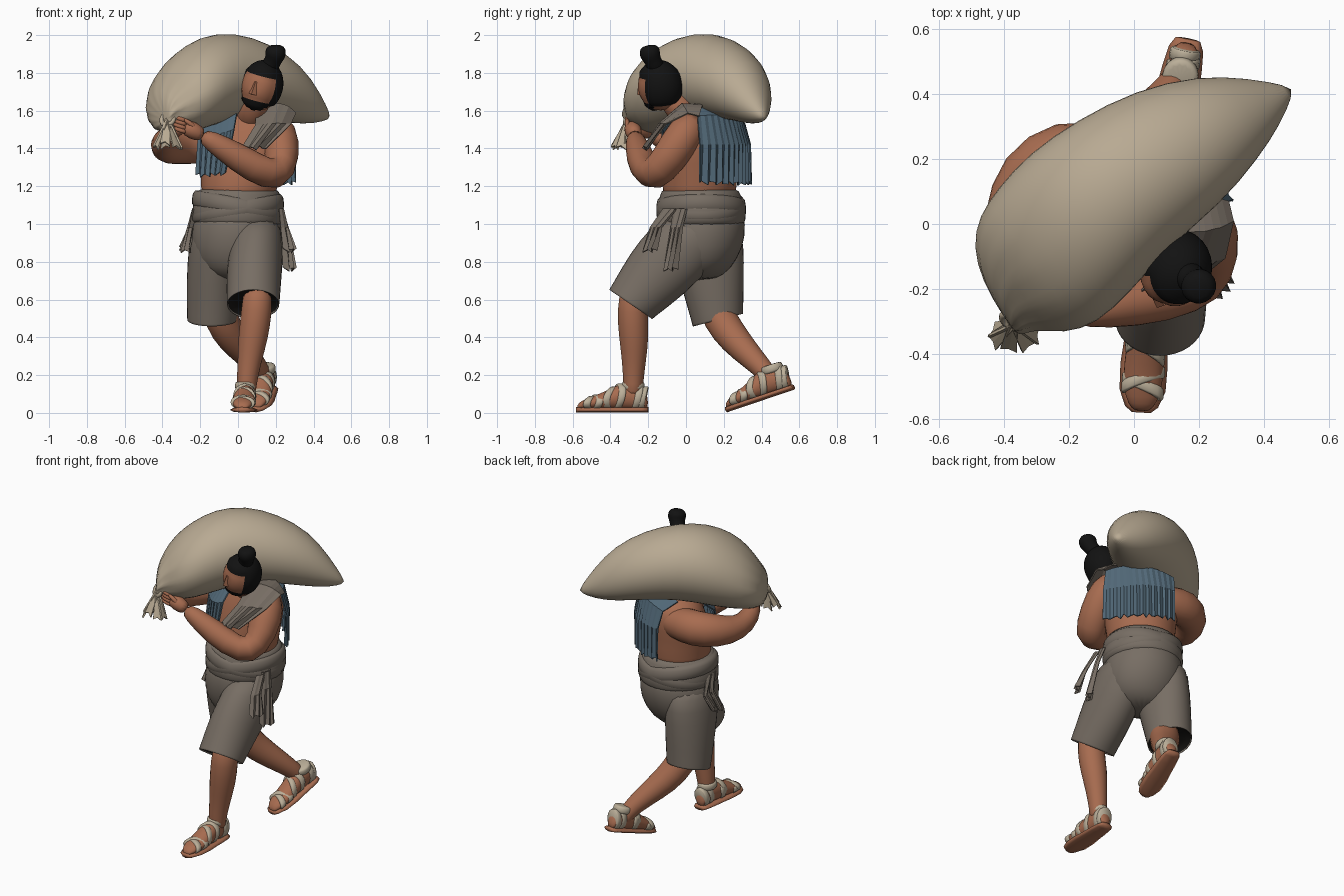
import bpy, bmesh, math
from mathutils import Vector as V, Matrix

if "Cube" in bpy.data.objects:
    bpy.data.objects.remove(bpy.data.objects["Cube"])


def material(name, rgb):
    m = bpy.data.materials.new(name)
    m.use_nodes = True
    m.diffuse_color = (*rgb, 1)
    m.node_tree.nodes["Principled BSDF"].inputs["Base Color"].default_value = (*rgb, 1)
    return m


SKIN = material("skin", (.39, .15, .08))
HAIR = material("black hair", (.006, .006, .006))
SACK = material("sackcloth", (.48, .40, .29))
GREY = material("brown grey cloth", (.185, .155, .127))
BLUE = material("faded blue cloth", (.085, .142, .19))
STRAW = material("straw", (.50, .43, .32))
DARK = material("dark lining", (.008, .007, .006))


def finish(name, bm, mats, smooth=True, subdiv=0):
    bmesh.ops.recalc_face_normals(bm, faces=bm.faces)
    me = bpy.data.meshes.new(name)
    for f in bm.faces:
        f.smooth = smooth
    bm.to_mesh(me)
    bm.free()
    ob = bpy.data.objects.new(name, me)
    bpy.context.scene.collection.objects.link(ob)
    for m in mats:
        me.materials.append(m)
    if subdiv:
        ob.modifiers.new("Subdivision", "SUBSURF").levels = subdiv
        ob.modifiers["Subdivision"].render_levels = subdiv
    return ob


def loft(name, rings, mat, n=14, lining=None, pleats=(), subdiv=1, matrix=None):
    """Skin elliptical rings (centre, half axis u, half axis v); the lining colours the innermost faces."""
    bm = bmesh.new()
    loops = []
    for k, (c, u, v) in enumerate(rings):
        fold = pleats[k] if k < len(pleats) else 0
        loops.append([bm.verts.new(V(c) + (V(u) * math.cos(a) + V(v) * math.sin(a)) * (1 + fold * (-1) ** i))
                      for i, a in enumerate(2 * math.pi * j / n for j in range(n))])
    for k, (a, b) in enumerate(zip(loops, loops[1:])):
        for i in range(n):
            f = bm.faces.new((a[i], a[i - 1], b[i - 1], b[i]))
            f.material_index = int(bool(lining) and k == len(rings) - 2)
    bm.faces.new(loops[0])
    bm.faces.new(loops[-1]).material_index = int(bool(lining))
    if matrix:
        bm.transform(matrix)
    return finish(name, bm, [mat] + ([lining] if lining else []), True, subdiv)


def tube(name, pts, mat, n=12, subdiv=1):
    """Round limb through (x, y, z, radius) points."""
    P = [V(p[:3]) for p in pts]
    rings, u = [], V((.3, .2, .9))
    for i, p in enumerate(P):
        t = (P[min(i + 1, len(P) - 1)] - P[max(i - 1, 0)]).normalized()
        u = (u - t * u.dot(t)).normalized()
        rings.append((p, u * pts[i][3], t.cross(u) * pts[i][3]))
    return loft(name, rings, mat, n, subdiv=subdiv)


def stack(name, levels, mat, n=20, yaw=0, tilt=0):
    """Horizontal ellipses (x, y, z, half width, half depth), optionally turned or tilted sideways."""
    c, s = math.cos(yaw), math.sin(yaw)
    return loft(name, [((x, y, z), (c * a, s * a, tilt * a), (-s * b, c * b, 0))
                       for x, y, z, a, b in levels], mat, n)


def drape(name, rows, mat, folds=8, depth=.01, thick=.008):
    """Hanging cloth through rows of three points, with pleats deepening downward."""
    bm = bmesh.new()
    steps, grid = folds * 2, []
    for k, row in enumerate(rows):
        a, m, b = map(V, row)
        out = (b - a).cross(V((0, 0, 1))).normalized()
        line = []
        for i in range(steps + 1):
            t = i / steps
            p = a * (1 - t) * (1 - 2 * t) + m * 4 * t * (1 - t) + b * t * (2 * t - 1)
            p += out * depth * (-1) ** i * (k / (len(rows) - 1)) ** 2
            if k == len(rows) - 1:
                p.z += .012 * math.sin(i * 2.3)
            line.append(bm.verts.new(p))
        grid.append(line)
    for r, q in zip(grid, grid[1:]):
        for i in range(steps):
            bm.faces.new((r[i], r[i + 1], q[i + 1], q[i]))
    ob = finish(name, bm, [mat], False)
    mod = ob.modifiers.new("Thickness", "SOLIDIFY")
    mod.thickness, mod.offset = thick, 0
    return ob


def torus(name, loc, major, minor, mat, rot):
    bpy.ops.mesh.primitive_torus_add(location=loc, rotation=rot, major_radius=major, minor_radius=minor,
                                     major_segments=24, minor_segments=8)
    ob = bpy.context.object
    ob.name = name
    ob.data.materials.append(mat)
    bpy.ops.object.shade_smooth()


# Torso, turned so that the right shoulder sits back
stack("torso", [(0, .07, 1.08, .2, .19), (.005, .07, 1.2, .205, .2), (.02, .08, 1.32, .225, .192),
                (.03, .095, 1.44, .245, .188), (.04, .1, 1.53, .21, .16), (.06, .06, 1.6, .12, .1)], SKIN, yaw=-.42)
tube("neck", [(.06, .04, 1.54, .1), (.085, -.04, 1.62, .078), (.11, -.11, 1.69, .065)], SKIN)

# Arms and hands
tube("left_arm", [(.16, .06, 1.55, .08), (.22, .0, 1.49, .105), (.235, -.08, 1.36, .1), (.215, -.175, 1.24, .092),
                  (.08, -.225, 1.3, .088), (-.09, -.26, 1.41, .066), (-.2, -.275, 1.475, .042)], SKIN)
tube("left_hand", [(-.18, -.27, 1.465, .038), (-.24, -.28, 1.495, .05), (-.29, -.29, 1.52, .04)], SKIN)
tube("right_arm", [(.06, .17, 1.42, .08), (-.08, .2, 1.425, .105), (-.22, .225, 1.43, .115), (-.335, .15, 1.415, .105),
                   (-.395, .01, 1.395, .078), (-.4, -.11, 1.44, .062), (-.36, -.2, 1.49, .042)], SKIN)
tube("right_hand", [(-.37, -.18, 1.48, .04), (-.33, -.24, 1.5, .045), (-.29, -.26, 1.52, .035)], SKIN)
for i in range(4):
    dz = i * .02
    tube("left_finger", [(-.27, -.305, 1.485 + dz, .014), (-.315, -.315, 1.5 + dz, .014),
                         (-.345, -.3, 1.51 + dz, .011)], SKIN, 8)
tube("left_thumb", [(-.22, -.3, 1.5, .018), (-.26, -.315, 1.54, .014), (-.29, -.31, 1.555, .01)], SKIN, 8)

# Head with hair, beard and face split by direction
bm = bmesh.new()
bmesh.ops.create_uvsphere(bm, u_segments=28, v_segments=20, radius=1)
for f in bm.faces:
    p = f.calc_center_median()
    face = p.y < -.38 and -.62 < p.z < .42
    beard = p.y < -.2 and p.z < -.62
    nape = p.z < -.72 and not beard
    f.material_index = 0 if face or nape else 1
for v in bm.verts:
    if all(f.material_index for f in v.link_faces):
        v.co *= 1.08
    v.co.y = max(v.co.y, -.95)
head = Matrix.Translation((.125, -.14, 1.73)) @ Matrix.Rotation(-.34, 4, 'Z') @ Matrix.Rotation(.27, 4, 'Y')
bm.transform(head @ Matrix.Diagonal((.104, .116, .13, 1)))
finish("head", bm, [SKIN, HAIR])
bm = bmesh.new()
bmesh.ops.create_cone(bm, cap_ends=True, segments=4, radius1=.022, radius2=.008, depth=.07)
bm.transform(head @ Matrix.Translation((0, -.108, -.01)))
finish("nose", bm, [SKIN], False)
tube("topknot", [(.155, -.15, 1.81, .06), (.185, -.175, 1.865, .042), (.2, -.19, 1.895, .06), (.2, -.195, 1.925, .058),
                 (.2, -.2, 1.948, .035)], HAIR, 10)
torus("hair_tie", (.187, -.178, 1.868), .039, .006, STRAW, (.3, .3, 0))

# Sack lying diagonally across the shoulders: (along, sideways, half width, bottom, top)
along, side = V((.81, .587, 0)), V((-.587, .81, 0))
rings = []
for t, s, w, lo, hi in [(-.04, -.08, .028, 1.53, 1.585), (-.03, -.03, .1, 1.505, 1.67), (.01, .022, .155, 1.485, 1.74),
                        (.08, .02, .225, 1.475, 1.845), (.18, .02, .262, 1.48, 1.93), (.32, .045, .268, 1.515, 2.0),
                        (.5, .065, .243, 1.56, 2.018), (.7, .055, .222, 1.555, 1.965), (.88, .04, .16, 1.53, 1.865),
                        (1.0, .015, .088, 1.53, 1.72), (1.09, -.005, .012, 1.555, 1.58)]:
    c = V((-.4, -.22, (lo + hi) / 2)) + along * t + side * s
    rings.append((c, side * w, V((0, 0, (hi - lo) / 2))))
loft("sack", rings, SACK, 24, pleats=(.2, .13, .06, .015))
torus("sack_tie", (-.372, -.3, 1.555), .035, .013, SACK, (1.1, 0, -.5))
for i in range(7):
    a = math.tau * i / 7
    tip = V((-.37 + .065 * math.cos(a), -.345 + .035 * math.sin(a), 1.405 + .02 * (i % 2)))
    w = V((-math.sin(a), math.cos(a), 0)) * .026
    top = V((-.37, -.305, 1.56))
    drape("sack_tuft", [(top - w / 2, top, top + w / 2), (tip - w, tip + w.cross(V((0, 0, .4))), tip + w)],
          SACK, 1, .008, .01)

# Blue cloth hanging over the back and the right breast
drape("back_cloth", [((.2, .04, 1.6), (.12, .13, 1.62), (-.08, .2, 1.56)),
                     ((.27, .06, 1.57), (.15, .235, 1.57), (-.05, .31, 1.53)),
                     ((.3, .07, 1.42), (.16, .272, 1.42), (-.035, .338, 1.42)),
                     ((.3, .065, 1.22), (.155, .27, 1.215), (-.035, .34, 1.22))], BLUE, 12, .009)
drape("breast_cloth", [((-.2, .1, 1.54), (-.1, .03, 1.6), (.0, -.02, 1.62)),
                       ((-.21, .0, 1.46), (-.12, -.09, 1.47), (-.02, -.125, 1.5)),
                       ((-.22, -.02, 1.26), (-.14, -.095, 1.26), (-.06, -.13, 1.27))], BLUE, 6, .008)

# Grey cloth over the left shoulder
drape("shoulder_cloth", [((.1, .1, 1.6), (.2, .09, 1.63), (.29, .07, 1.57)),
                         ((.1, -.02, 1.61), (.22, -.02, 1.635), (.305, .01, 1.585)),
                         ((.09, -.13, 1.52), (.18, -.14, 1.53), (.28, -.1, 1.53)),
                         ((.02, -.2, 1.405), (.08, -.22, 1.4), (.15, -.2, 1.405))], GREY, 4, .008)

# Breeches: seat plus two wide legs with dark openings
stack("breeches_seat", [(0, .08, 1.1, .215, .22), (-.005, .08, 1.0, .24, .24), (-.01, .075, .88, .245, .235),
                        (-.015, .065, .76, .2, .175), (-.02, .06, .7, .09, .1)], GREY)


def breeches_leg(name, rings):
    c, u, v = (V(p) for p in rings[-1])
    up = (V(rings[-2][0]) - c).normalized()
    rim = [(c + up * .02, u, v), (c, u, v), (c + up * .004, u * .95, v * .95), (c + up * .05, u * .92, v * .92)]
    loft(name, rings[:-1] + rim, GREY, 18, DARK)


breeches_leg("left_breeches_leg", [((.1, .07, 1.04), (.125, 0, 0), (0, .19, 0)),
                                   ((.1, -.01, .89), (.145, 0, 0), (0, .19, -.08)),
                                   ((.085, -.15, .74), (.15, 0, 0), (0, .145, -.115)),
                                   ((.08, -.295, .572), (.142, 0, 0), (0, .117, -.08))])
breeches_leg("right_breeches_leg", [((-.11, .09, 1.04), (.125, 0, 0), (0, .2, 0)),
                                    ((-.12, .11, .88), (.145, 0, 0), (0, .2, 0)),
                                    ((-.13, .14, .7), (.146, 0, 0), (0, .17, .02)),
                                    ((-.138, .17, .488), (.134, 0, 0), (0, .137, .035))])

# Waist sash with overlapping wraps and hanging ends
stack("sash", [(0, .08, .97, .225, .225), (0, .08, 1.02, .245, .238), (0, .08, 1.08, .247, .24),
               (0, .078, 1.13, .23, .222), (0, .075, 1.18, .22, .208), (0, .075, 1.185, .19, .18)], GREY, 24)
for tilt, z in ((-.16, 1.1), (.14, 1.085)):
    stack("sash_wrap", [(0, .08, z - .055, .235, .228), (0, .08, z - .04, .249, .243),
                        (0, .08, z + .03, .244, .238), (0, .08, z + .055, .225, .215)], GREY, 24, tilt=tilt)
for s, y, drop in ((1, -.05, .76), (1, -.16, .86), (-1, .09, .86), (-1, .16, .88)):
    x = s * .228
    drape("sash_end", [((x, y * .5 + .03, 1.08), (x * 1.05, y * .5, 1.08), (x * .95, y * .5 - .04, 1.08)),
                       ((x * 1.13, y + .03, .98), (x * 1.14, y, .98), (x, y - .03, .98)),
                       ((x * 1.32, y + .0, drop), (x * 1.25, y - .04, drop), (x * 1.08, y - .07, drop))],
          GREY, 3, .012)

# Bare lower legs
tube("left_shin", [(.105, -.27, .68, .08), (.1, -.285, .54, .085), (.08, -.275, .4, .083), (.06, -.275, .27, .065),
                   (.045, -.28, .15, .055), (.045, -.28, .08, .05)], SKIN)
tube("right_shin", [(-.12, .13, .62, .09), (-.09, .18, .49, .095), (-.03, .255, .39, .088), (.06, .345, .295, .068),
                    (.135, .44, .2, .052), (.145, .475, .13, .045)], SKIN)

# Feet with straw straps, built heel to toe and then placed
PROFILE = [(0, .03, .07), (-.03, .045, .12), (-.09, .052, .15), (-.16, .057, .135), (-.23, .064, .095),
           (-.31, .062, .065), (-.36, .042, .045), (-.378, .02, .02)]


def foot_size(y):
    for (a, w, h), (b, w2, h2) in zip(PROFILE, PROFILE[1:]):
        if y >= b:
            k = (a - y) / (a - b)
            return w + (w2 - w) * k, h + (h2 - h) * k


def sandal(prefix, m):
    loft(prefix + "_foot", [((0, y, .015 + h / 2), (w, 0, 0), (0, 0, h / 2)) for y, w, h in PROFILE], SKIN, matrix=m)
    loft(prefix + "_sole", [((0, y * 1.01, .013), (w + .009, 0, 0), (0, 0, .015)) for y, w, h in PROFILE],
         SKIN, 8, subdiv=0, matrix=m)
    for y, slant in ((-.03, .0), (-.06, .2), (-.16, .4), (-.19, -.45), (-.28, .4), (-.3, -.35)):
        w, h = foot_size(y)
        band = [((0, y + d, .015 + h / 2), ((w + g), slant * w, 0), (0, .1 * h, h / 2 + g))
                for d, g in ((.019, -.002), (.014, .003), (-.014, .003), (-.019, -.002))]
        loft(prefix + "_strap", band, STRAW, 16, subdiv=0, matrix=m)
    loft(prefix + "_ankle_wrap", [((0, -.08, z), (r, 0, 0), (0, r * 1.1, 0))
                                  for z, r in ((.115, .05), (.125, .058), (.155, .058), (.165, .05))],
         STRAW, 14, matrix=m)


sandal("left", Matrix.Translation((.045, -.2, .003)) @ Matrix.Rotation(-.06, 4, 'Z'))
sandal("right", Matrix.Translation((.167, .572, .125)) @ Matrix.Rotation(-.2, 4, 'Z') @ Matrix.Rotation(.32, 4, 'X'))
